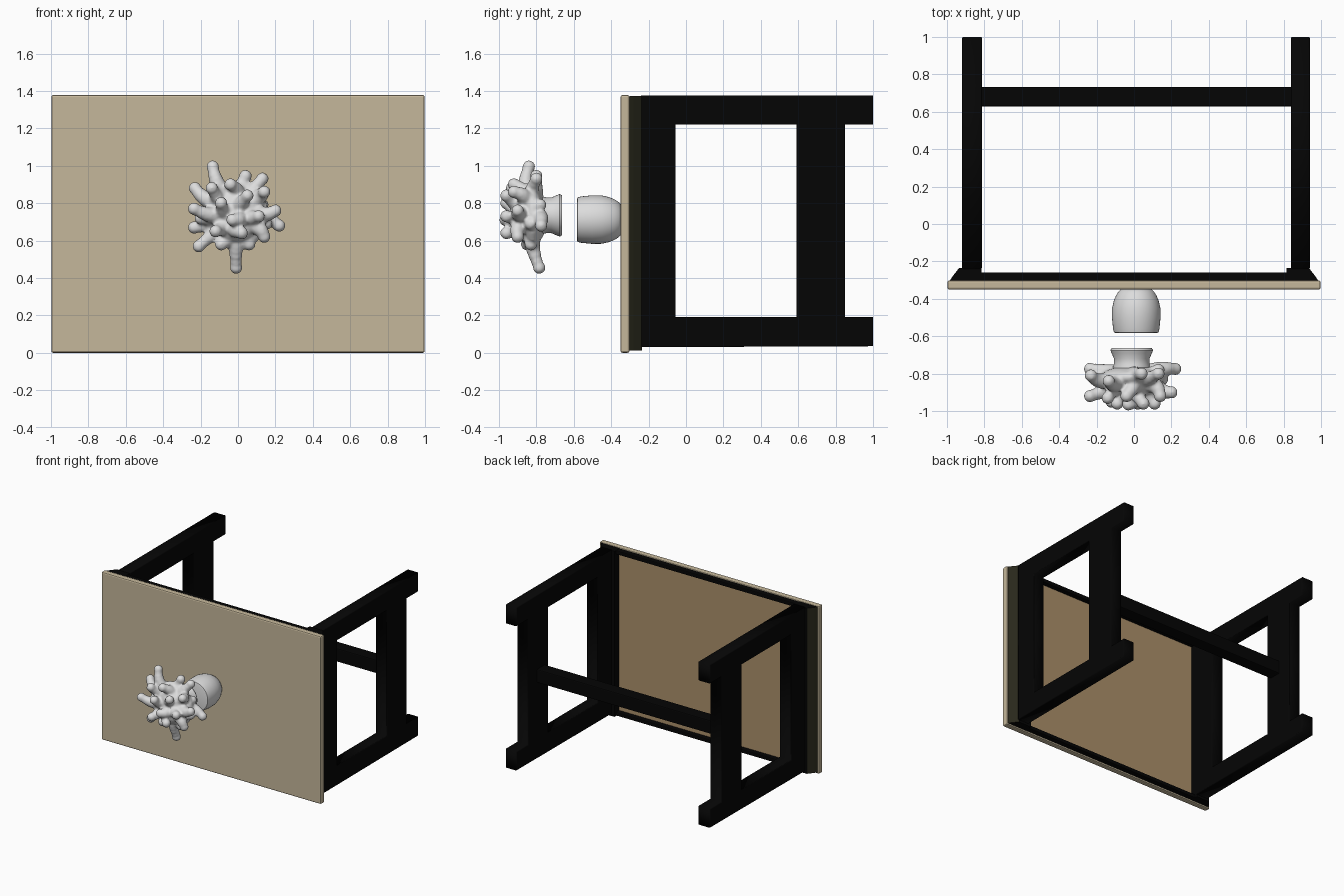
import bpy, bmesh, math, random
from mathutils import Matrix, Vector

if "Cube" in bpy.data.objects:
    bpy.data.objects.remove(bpy.data.objects["Cube"])


def material(name, r, g, b):
    m = bpy.data.materials.new(name)
    m.diffuse_color = (r, g, b, 1)
    m.use_nodes = True
    m.node_tree.nodes["Principled BSDF"].inputs["Base Color"].default_value = m.diffuse_color
    return m


TAN = material("tan_top", 0.56, 0.475, 0.325)
BROWN = material("brown_underside", 0.41, 0.28, 0.145)
BLACK = material("black_frame", 0.0015, 0.0015, 0.0015)
OLIVE = material("dark_olive_edge", 0.022, 0.021, 0.011)
GREY = material("light_grey", 0.72, 0.72, 0.72)


def add(name, bm, mat, bevel=0.0, smooth=False):
    bmesh.ops.recalc_face_normals(bm, faces=bm.faces)
    me = bpy.data.meshes.new(name)
    bm.to_mesh(me)
    bm.free()
    me.materials.append(mat)
    ob = bpy.data.objects.new(name, me)
    bpy.context.collection.objects.link(ob)
    if bevel:
        mod = ob.modifiers.new("bevel", "BEVEL")
        mod.width, mod.segments = bevel, 2
    if smooth:
        bpy.ops.object.select_all(action='DESELECT')
        ob.select_set(True)
        bpy.context.view_layer.objects.active = ob
        bpy.ops.object.shade_smooth_by_angle(angle=math.radians(50))
    return ob


def box(name, x, y, z, mat, bevel=0.0):
    bm = bmesh.new()
    c = [(a + b) / 2 for a, b in (x, y, z)]
    s = [b - a for a, b in (x, y, z)]
    bmesh.ops.create_cube(bm, size=1, matrix=Matrix.Translation(c) @ Matrix.Diagonal((*s, 1)))
    return add(name, bm, mat, bevel)


# table top lying on its side, brown underside, apron rails
box("table_top", (-0.998, 0.998), (-0.35, -0.302), (0.0, 1.378), TAN, 0.01)
box("underside_panel", (-0.83, 0.83), (-0.303, -0.297), (0.025, 1.355), BROWN)
for name, z in (("lower_apron", (0.012, 0.042)), ("upper_apron", (1.338, 1.37))):
    box(name, (-0.9, 0.9), (-0.306, -0.258), z, BLACK, 0.006)


# flared skirts between the top and each leg frame
def skirt(name, side):
    prof = [(0.815, -0.303), (0.985, -0.303), (0.97, -0.28), (0.935, -0.235), (0.925, 0.0), (0.815, 0.0)]
    prof = prof[:4] + [(0.815, -0.235)]
    bm = bmesh.new()
    f = bm.faces.new([bm.verts.new((side * x, y, 0.012)) for x, y in prof])
    r = bmesh.ops.extrude_face_region(bm, geom=[f])
    bmesh.ops.translate(bm, vec=(0, 0, 1.36),
                        verts=[v for v in r["geom"] if isinstance(v, bmesh.types.BMVert)])
    ob = add(name, bm, OLIVE)
    ob.data.materials.append(BLACK)
    for p in ob.data.polygons:
        if p.normal.x * side < 0.3:
            p.material_index = 1


skirt("right_skirt", 1)
skirt("left_skirt", -1)


# leg frames: outline with a window, extruded along x
OUTLINE = [(-0.24, 0.03), (1, 0.035), (1, 0.19), (0.85, 0.19), (0.85, 1.22), (1, 1.22), (1, 1.375), (-0.24, 1.375)]
WINDOW = [(-0.055, 0.19), (0.59, 0.19), (0.59, 1.22), (-0.055, 1.22)]


def leg_frame(name, x, half):
    cu = bpy.data.curves.new(name, "CURVE")
    cu.dimensions, cu.fill_mode, cu.extrude = "2D", "BOTH", half - 0.006
    cu.bevel_depth, cu.bevel_resolution, cu.offset = 0.006, 1, -0.006
    for pts in (OUTLINE, WINDOW):
        s = cu.splines.new("POLY")
        s.points.add(len(pts) - 1)
        for p, (a, b) in zip(s.points, pts):
            p.co = (a, b, 0, 1)
        s.use_cyclic_u = True
    cu.materials.append(BLACK)
    ob = bpy.data.objects.new(name, cu)
    bpy.context.collection.objects.link(ob)
    ob.matrix_world = Matrix(((0, 0, 1, x), (1, 0, 0, 0), (0, 1, 0, 0), (0, 0, 0, 1)))


leg_frame("left_leg_frame", -0.866, 0.053)
leg_frame("right_leg_frame", 0.89, 0.05)
box("stretcher", (-0.83, 0.86), (0.628, 0.733), (0.655, 0.765), BLACK, 0.008)


# turned shapes whose axis runs along y
def turned(name, profile, cx, cz):
    bm = bmesh.new()
    n, rings = 40, []
    for y, r in profile:
        rings.append([bm.verts.new((cx + r * math.cos(i * math.tau / n), y, cz + r * math.sin(i * math.tau / n)))
                      for i in range(n)])
    for a, b in zip(rings, rings[1:]):
        for i in range(n):
            bm.faces.new((a[i], a[(i + 1) % n], b[(i + 1) % n], b[i]))
    bm.faces.new(rings[0])
    bm.faces.new(rings[-1])
    return add(name, bm, GREY, smooth=True)


turned("pot", [(-0.583, 0.108), (-0.58, 0.119), (-0.56, 0.124), (-0.50, 0.130), (-0.45, 0.129),
               (-0.41, 0.120), (-0.38, 0.107), (-0.36, 0.094), (-0.348, 0.08)], 0.012, 0.712)
turned("plant_base", [(-0.665, 0.095), (-0.663, 0.107), (-0.675, 0.114), (-0.69, 0.108), (-0.72, 0.095),
                      (-0.75, 0.096), (-0.80, 0.11)], -0.012, 0.735)

# bushy plant: thick, slightly bent lobes on a broad core, fused by remeshing; each tip is x, y, z
TIPS = [(-0.135, -0.84, 0.995), (-0.23, -0.81, 0.88), (-0.04, -0.92, 0.90), (0.04, -0.80, 0.945),
        (0.13, -0.80, 0.93), (0.14, -0.92, 0.86), (0.20, -0.90, 0.76), (0.22, -0.775, 0.68), (0.14, -0.90, 0.62),
        (0.06, -0.83, 0.58), (-0.01, -0.785, 0.455), (-0.09, -0.85, 0.58), (-0.21, -0.83, 0.57),
        (-0.235, -0.775, 0.67), (-0.235, -0.92, 0.77), (-0.09, -0.96, 0.80), (0.02, -0.96, 0.64),
        (0.11, -0.96, 0.73), (-0.03, -0.965, 0.71), (0.05, -0.96, 0.84), (-0.12, -0.95, 0.65),
        (-0.14, -0.93, 0.88), (0.13, -0.78, 0.79), (-0.2, -0.83, 0.72), (0.15, -0.83, 0.69)]
random.seed(4)
bm = bmesh.new()
core = Vector((-0.01, -0.82, 0.735))
for centre, size in ((core, (0.175, 0.062, 0.185)), (core + Vector((0, -0.05, 0)), (0.13, 0.055, 0.14))):
    bmesh.ops.create_icosphere(bm, subdivisions=3, radius=1,
                               matrix=Matrix.Translation(centre) @ Matrix.Diagonal((*size, 1)))
for t in TIPS:
    tip = Vector(t)
    start = core.lerp(tip, 0.3)
    bend = Vector([random.uniform(-0.03, 0.03) for _ in range(3)])
    for k in range(9):
        f = k / 8
        r = 0.056 - 0.026 * f + (0.005 if k == 8 else 0)
        p = start.lerp(tip, f) + bend * math.sin(f * math.pi)
        bmesh.ops.create_icosphere(bm, subdivisions=2, radius=r, matrix=Matrix.Translation(p))
plant = add("plant", bm, GREY)
rm = plant.modifiers.new("fuse", "REMESH")
rm.mode, rm.voxel_size, rm.use_smooth_shade = "VOXEL", 0.009, True
sm = plant.modifiers.new("soften", "SMOOTH")
sm.iterations, sm.factor = 4, 0.5
